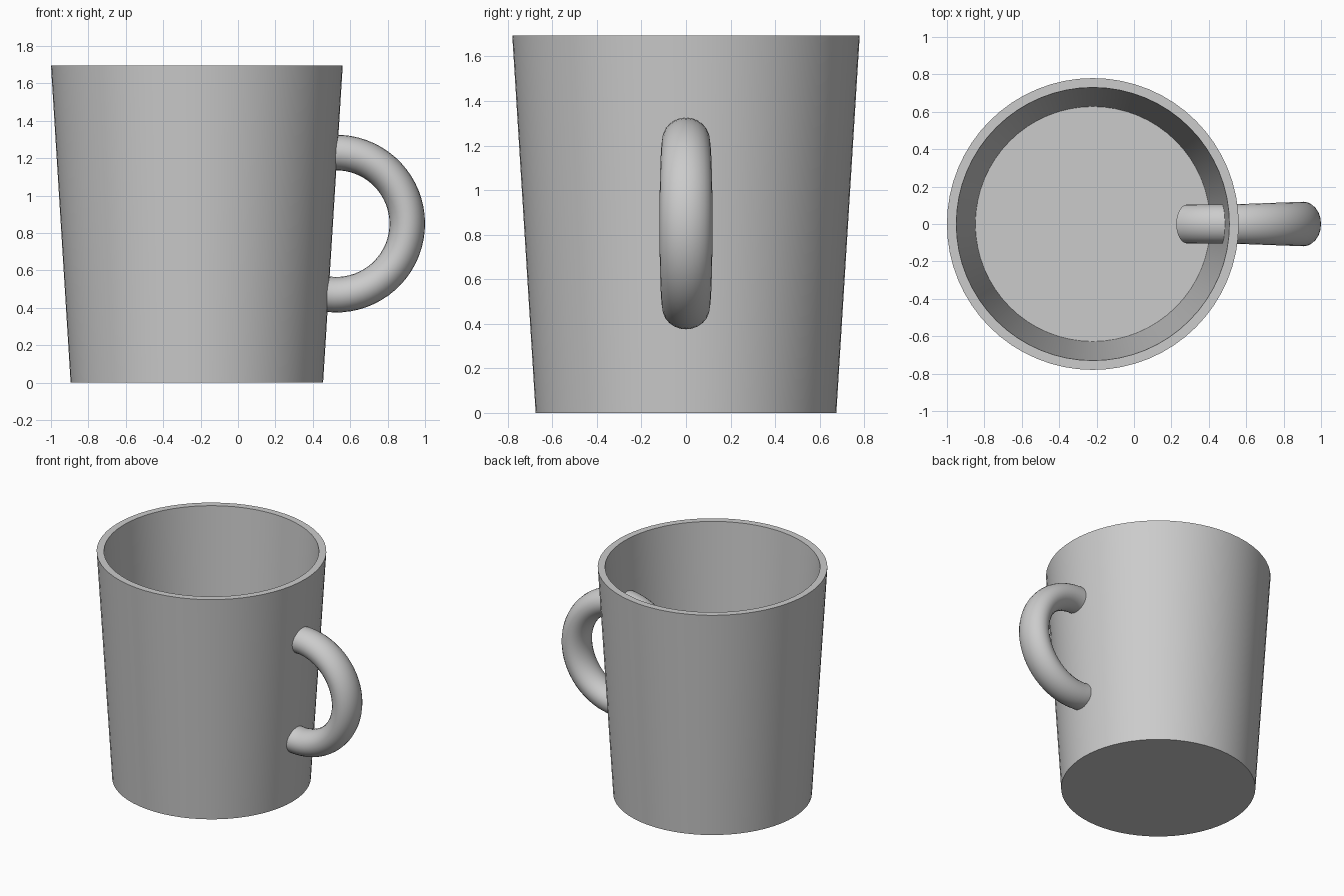
import bpy
import bmesh
from math import sin, cos, pi, radians

if "Cube" in bpy.data.objects:
    bpy.data.objects.remove(bpy.data.objects["Cube"])

grey = bpy.data.materials.new("plain grey")
grey.use_nodes = True
grey.diffuse_color = (0.6, 0.6, 0.6, 1)
grey.node_tree.nodes["Principled BSDF"].inputs["Base Color"].default_value = (0.6, 0.6, 0.6, 1)


def bridge(bm, a, b):
    """Join two rings of equal length with quads."""
    n = len(a)
    for i in range(n):
        j = (i + 1) % n
        bm.faces.new((a[i], a[j], b[j], b[i]))


def sweep(name, rings):
    """Skin a chain of point rings and cap both ends."""
    bm = bmesh.new()
    loops = [[bm.verts.new(p) for p in ring] for ring in rings]
    for a, b in zip(loops, loops[1:]):
        bridge(bm, a, b)
    bm.faces.new(loops[0])
    bm.faces.new(loops[-1])
    bmesh.ops.recalc_face_normals(bm, faces=bm.faces)
    mesh = bpy.data.meshes.new(name)
    bm.to_mesh(mesh)
    bm.free()
    mesh.materials.append(grey)
    obj = bpy.data.objects.new(name, mesh)
    bpy.context.collection.objects.link(obj)
    bpy.ops.object.select_all(action='DESELECT')
    obj.select_set(True)
    bpy.context.view_layer.objects.active = obj
    bpy.ops.object.shade_smooth_by_angle(angle=radians(35))
    return obj


# Tapered cup: outer wall, rim, inner wall and floor (radius, height)
CUP_X = -0.22
SIDES = 64
profile = [(0.675, 0), (0.78, 1.695), (0.73, 1.695), (0.628, 0.05)]
sweep("cup_body", [[(CUP_X + r * cos(2 * pi * i / SIDES), r * sin(2 * pi * i / SIDES), z)
                    for i in range(SIDES)] for r, z in profile])

# Handle: oval tube bent round an arc, its ends passing through the wall
HANDLE_X, HANDLE_Z, BEND, DEPTH = 0.525, 0.85, 0.38, 0.095
STEPS, SECTION = 48, 24
END = radians(129)


def handle_ring(angle):
    width = 0.105 + 0.014 * max(0, cos(angle))
    ring = []
    for i in range(SECTION):
        t = 2 * pi * i / SECTION
        r = BEND + DEPTH * cos(t)
        ring.append((HANDLE_X + r * cos(angle), width * sin(t), HANDLE_Z + r * sin(angle)))
    return ring


sweep("handle", [handle_ring(-END + 2 * END * k / STEPS) for k in range(STEPS + 1)])
